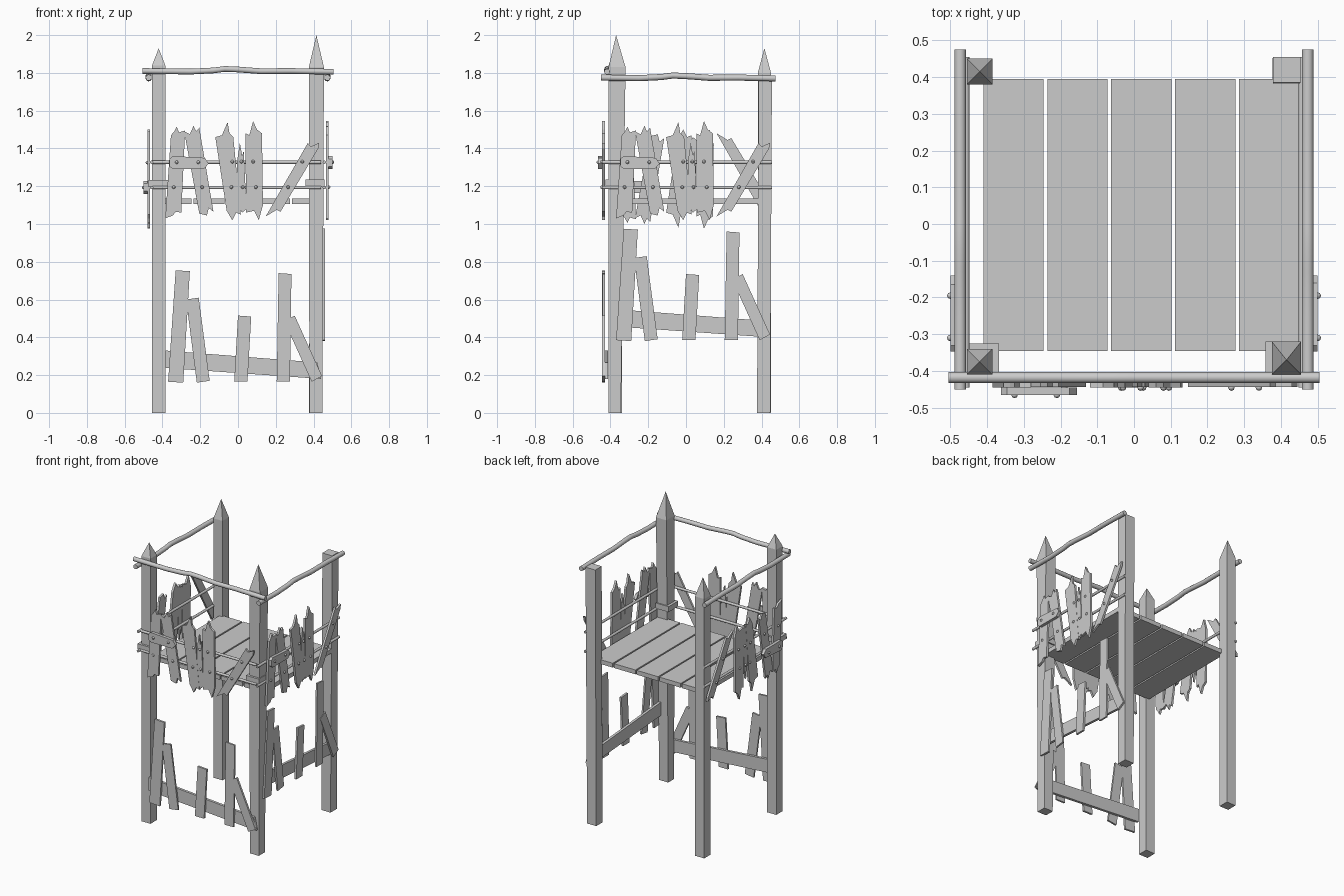
import bpy, bmesh, math
from mathutils import Matrix, Vector

if "Cube" in bpy.data.objects:
    bpy.data.objects.remove(bpy.data.objects["Cube"])


def finish(name, bm, smooth=False):
    bmesh.ops.recalc_face_normals(bm, faces=bm.faces)
    me = bpy.data.meshes.new(name)
    bm.to_mesh(me)
    bm.free()
    ob = bpy.data.objects.new(name, me)
    bpy.context.collection.objects.link(ob)
    if smooth:
        bpy.context.view_layer.objects.active = ob
        ob.select_set(True)
        bpy.ops.object.shade_smooth_by_angle(angle=math.radians(40))
        ob.select_set(False)
    return ob


def loft(bm, rings):
    """Join equal-length rings of points and cap both ends."""
    vs = [[bm.verts.new(p) for p in r] for r in rings]
    n = len(vs[0])
    for a, b in zip(vs, vs[1:]):
        for i in range(n):
            bm.faces.new((a[i], a[(i + 1) % n], b[(i + 1) % n], b[i]))
    bm.faces.new(vs[0])
    bm.faces.new(vs[-1])


def prism(bm, outline, d0, d1, place):
    """Flat board: outline in (u, z), thickness from depth d0 to d1."""
    loft(bm, [[place(u, d, z) for u, z in outline] for d in (d0, d1)])


def rect(x0, x1, y0, y1, z):
    return [(x0, y0, z), (x1, y0, z), (x1, y1, z), (x0, y1, z)]


def box(bm, x0, x1, y0, y1, z0, z1):
    loft(bm, [rect(x0, x1, y0, y1, z0), rect(x0, x1, y0, y1, z1)])


def tube(bm, path, r, place, n=10):
    """Round bar along u; path is (u, z, depth)."""
    loft(bm, [[place(u, d + r * math.cos(2 * math.pi * i / n), z + r * math.sin(2 * math.pi * i / n))
               for i in range(n)] for u, z, d in path])


# Placement of side panels: u along the side, d outward, z up
def front(u, d, z): return (u, -d, z)
def right(u, d, z): return (d + 0.035, u + 0.015, z)
def left(u, d, z): return (-d - 0.035, u + 0.015, 2.52 - z)
def right_low(u, d, z): return (d + 0.017, u, z + 0.22)
def right_rail(u, d, z): return (d, u, z)
def left_rail(u, d, z): return (-d, u, z)


# Corner posts with sharpened tops
def post(name, base, top, z, tip=None):
    bm = bmesh.new()
    loft(bm, [rect(*base, 0), rect(*top, z)])
    if tip:
        bm.faces.ensure_lookup_table()
        cap = bm.faces[-1]
        bmesh.ops.poke(bm, faces=[cap])
        bm.verts.ensure_lookup_table()
        bm.verts[-1].co = Vector(tip)
    finish(name, bm)


fl = (-0.455, -0.385, -0.41, -0.34)
bl = (-0.455, -0.385, 0.38, 0.45)
post("front_left_post", fl, fl, 1.84, (-0.42, -0.375, 1.93))
post("back_left_post", bl, bl, 1.80, (-0.42, 0.415, 1.93))
post("front_right_post", (0.378, 0.447, -0.41, -0.345), (0.375, 0.455, -0.41, -0.32), 1.83, (0.415, -0.37, 2.0))
post("back_right_post", (0.377, 0.447, 0.376, 0.446), (0.378, 0.453, 0.385, 0.455), 1.78)

# Collars around the front posts
bm = bmesh.new()
box(bm, -0.475, -0.368, -0.425, -0.325, 1.197, 1.232)
box(bm, 0.358, 0.457, -0.425, -0.32, 1.197, 1.235)
finish("post_collars", bm)

# Deck planks
bm = bmesh.new()
for i in range(5):
    x = -0.41 + i * 0.174
    box(bm, x, x + 0.164, -0.345, 0.395, 1.105, 1.135)
finish("deck", bm)

# Bent top rails
for name, place, zc, d, u0, u1, r in (("front_top_rail", front, 1.81, 0.418, -0.505, 0.505, 0.015),
                                      ("right_top_rail", right_rail, 1.775, 0.473, -0.45, 0.475, 0.016),
                                      ("left_top_rail", left_rail, 1.775, 0.473, -0.45, 0.475, 0.016)):
    bm = bmesh.new()
    path = [(u0, zc, d), (-0.25, zc - 0.003, d), (-0.13, zc + 0.003, d), (-0.07, zc + 0.011, d),
            (0.0, zc + 0.008, d), (0.12, zc - 0.001, d), (0.28, zc, d), (u1, zc - 0.004, d)]
    tube(bm, path, r, place, 12)
    finish(name, bm, True)

# Splintered upper planks, outlines in (u, z)
PLANKS = [
    [(-.355, 1.47), (-.338, 1.49), (-.325, 1.515), (-.312, 1.485), (-.28, 1.495), (-.30, 1.06),
     (-.33, 1.065), (-.345, 1.045), (-.385, 1.03)],
    [(-.285, 1.49), (-.255, 1.475), (-.235, 1.52), (-.222, 1.49), (-.205, 1.51), (-.13, 1.065),
     (-.155, 1.085), (-.165, 1.045), (-.205, 1.055)],
    [(-.12, 1.46), (-.085, 1.47), (-.055, 1.54), (-.045, 1.48), (-.025, 1.46), (.015, 1.05),
     (-.01, 1.06), (-.03, 1.02), (-.06, 1.07)],
    [(.01, 1.43), (.022, 1.36), (.03, 1.39), (.045, 1.08), (.022, 1.06), (-.005, 1.10), (-.005, 1.33)],
    [(.04, 1.48), (.06, 1.47), (.08, 1.545), (.1, 1.50), (.127, 1.48), (.132, 1.10), (.11, 1.02),
     (.085, 1.07), (.042, 1.06)],
    [(.37, 1.43), (.385, 1.41), (.43, 1.43), (.425, 1.40), (.225, 1.065), (.205, 1.075), (.147, 1.04)],
]
BRACE = [(-.362, 1.305), (-.345, 1.292), (-.18, 1.292), (-.155, 1.32), (-.175, 1.35), (-.345, 1.36), (-.362, 1.345)]
NAILS = [(-.03, 1.33), (.018, 1.33), (.08, 1.33), (.34, 1.33), (-.34, 1.195), (-.19, 1.195),
         (-.035, 1.195), (.025, 1.195), (.095, 1.195), (.265, 1.195)]
for side, place in (("front", front), ("right", right), ("left", left)):
    bm = bmesh.new()
    for k, p in enumerate(PLANKS):
        prism(bm, p, 0.43, 0.445 - 0.001 * (k % 2), place)
    finish(side + "_planks", bm)
    bm = bmesh.new()
    prism(bm, BRACE, 0.445, 0.465, place)
    finish(side + "_brace", bm)
    bm = bmesh.new()
    for z in (1.327, 1.193):
        tube(bm, [(-0.46, z, 0.422), (0.44, z, 0.422)], 0.009, place)
    finish(side + "_thin_rails", bm, True)
    bm = bmesh.new()
    for u, z, d in [(u, z, 0.445) for u, z in NAILS] + [(-.325, 1.327, 0.465), (-.21, 1.327, 0.465)]:
        bmesh.ops.create_uvsphere(bm, u_segments=8, v_segments=6, radius=0.009,
                                  matrix=Matrix.Translation(place(u, d, z)))
    finish(side + "_nails", bm, True)

# Lower broken fence on front and right
LOW = [
    [(-.33, .755), (-.255, .75), (-.29, .16), (-.37, .165)],
    [(-.275, .60), (-.208, .61), (-.15, .17), (-.218, .16)],
    [(0, .515), (.07, .51), (.05, .165), (-.02, .165)],
    [(.215, .74), (.283, .735), (.275, .165), (.205, .165)],
    [(.245, .485), (.30, .515), (.445, .195), (.39, .165)],
]
for side, place in (("front", front), ("right", right_low)):
    bm = bmesh.new()
    for k, p in enumerate(LOW):
        prism(bm, p, 0.43, 0.444 - 0.002 * (k % 2), place)
    finish(side + "_lower_slats", bm)
    bm = bmesh.new()
    prism(bm, [(-.385, .33), (.42, .267), (.44, .18), (-.385, .238)], 0.412, 0.43, place)
    finish(side + "_lower_crossboard", bm)
